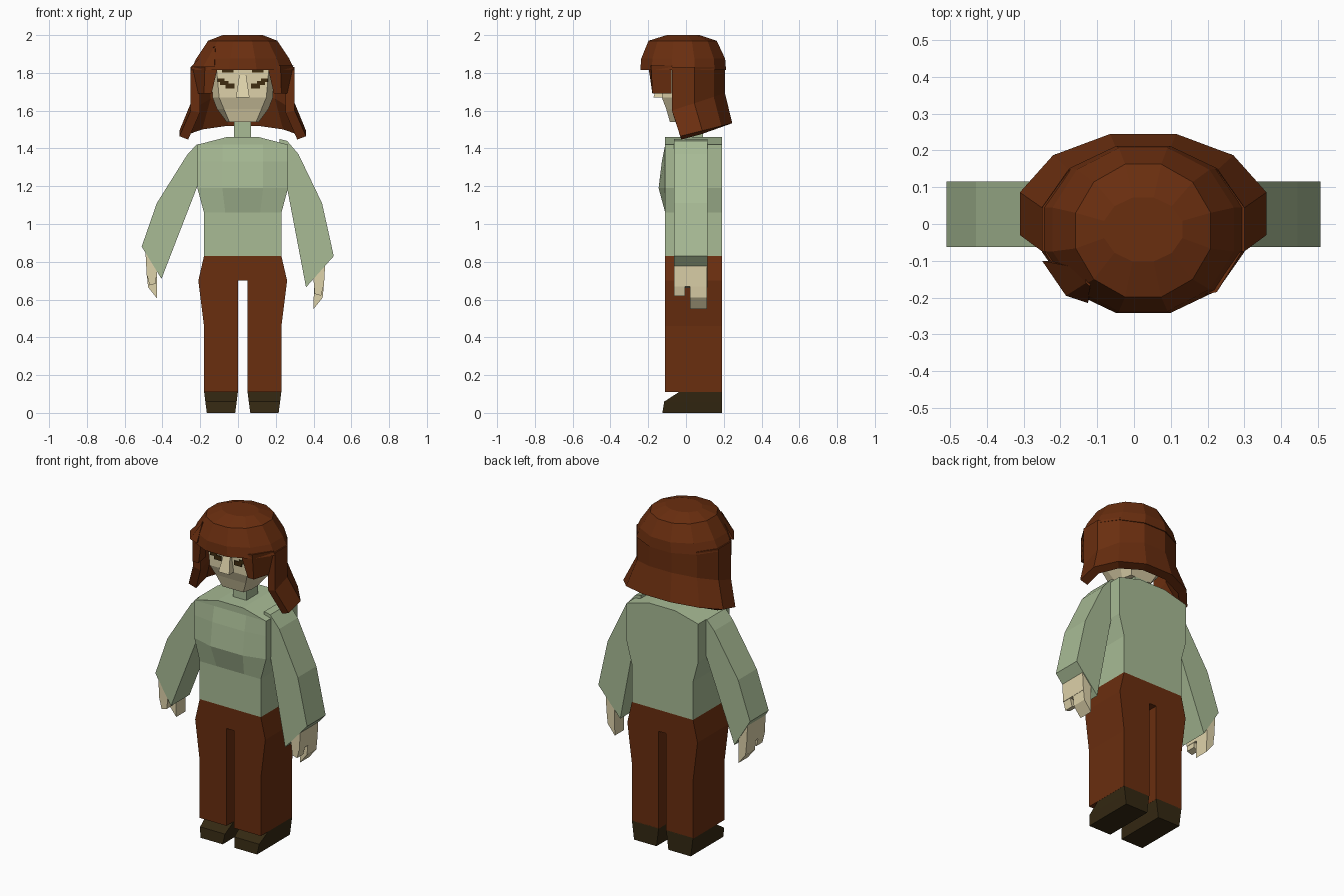
import bpy, math

if "Cube" in bpy.data.objects:
    bpy.data.objects.remove(bpy.data.objects["Cube"])

CX = 0.025  # the body's own mirror line


def srgb(r, g, b):
    f = lambda c: c / 12.92 if c <= 0.04045 else ((c + 0.055) / 1.055) ** 2.4
    return (f(r / 255), f(g / 255), f(b / 255), 1)


def material(name, *rgb):
    m = bpy.data.materials.new(name)
    m.diffuse_color = srgb(*rgb)
    m.use_nodes = True
    m.node_tree.nodes["Principled BSDF"].inputs["Base Color"].default_value = m.diffuse_color
    return m


GREEN = material("sage green", 168, 187, 149)
BROWN = material("auburn brown", 106, 46, 15)
SKIN = material("cream skin", 222, 210, 170)
SHOE = material("dark shoe brown", 52, 40, 18)
EYE = material("eye brown", 62, 44, 16)


def make(name, verts, faces, mat):
    me = bpy.data.meshes.new(name)
    me.from_pydata(verts, [], faces)
    me.materials.append(mat)
    ob = bpy.data.objects.new(name, me)
    bpy.context.collection.objects.link(ob)
    # consistent outward normals
    bpy.context.view_layer.objects.active = ob
    ob.select_set(True)
    bpy.ops.object.mode_set(mode='EDIT')
    bpy.ops.mesh.select_all(action='SELECT')
    bpy.ops.mesh.normals_make_consistent(inside=False)
    bpy.ops.object.mode_set(mode='OBJECT')
    ob.select_set(False)
    return ob


def loft(name, rings, mat, closed=True):
    """Skin a stack of equal-length rings; closed rings also get end caps."""
    n = len(rings[0])
    verts = [p for r in rings for p in r]
    faces = []
    for i in range(len(rings) - 1):
        for j in range(n if closed else n - 1):
            k = (j + 1) % n
            faces.append((i * n + j, i * n + k, (i + 1) * n + k, (i + 1) * n + j))
    if closed:
        faces += [tuple(range(n)), tuple(range(len(verts) - n, len(verts)))]
    return make(name, verts, faces, mat)


def prism(name, profile, y0, y1, mat):
    """Extrude an x-z outline along y."""
    return loft(name, [[(x, y, z) for x, z in profile] for y in (y0, y1)], mat)


def rect(cx, hx, y0, y1, z):
    return [(cx - hx, y0, z), (cx + hx, y0, z), (cx + hx, y1, z), (cx - hx, y1, z)]


# Trousers: one outline with both legs
half = [(0.025, 0.70), (0.025, 0.11), (0.205, 0.11), (0.205, 0.46), (0.235, 0.70), (0.205, 0.83)]
prism("trousers", [(CX + x, z) for x, z in half] + [(CX - x, z) for x, z in reversed(half)],
      -0.11, 0.19, BROWN)

# Shoes with sloping toes
for side, s in (("left", -1), ("right", 1)):
    c = CX + s * 0.115
    loft(side + "_shoe", [rect(c, 0.075, -0.125, 0.19, 0), rect(c, 0.083, -0.115, 0.19, 0.06),
                          rect(c, 0.09, -0.03, 0.19, 0.115)], SHOE)

# Sweater body: z, half width, front y at the middle
rings = []
for z, w, yf in ((0.83, 0.205, -0.11), (1.06, 0.205, -0.11), (1.19, 0.24, -0.145),
                 (1.33, 0.24, -0.128), (1.42, 0.24, -0.11), (1.46, 0.085, -0.11)):
    rings.append([(CX - w, -0.11, z), (CX - w * 0.45, yf, z), (CX + w * 0.45, yf, z),
                  (CX + w, -0.11, z), (CX + w, 0.19, z), (CX - w, 0.19, z)])
loft("sweater_body", rings, GREEN)
loft("sweater_collar", [rect(CX, 0.045, -0.02, 0.09, 1.44), rect(CX, 0.045, -0.02, 0.09, 1.57)], GREEN)

# Flared sleeves
prism("right_sleeve", [(0.22, 1.45), (0.26, 1.44), (0.32, 1.37), (0.445, 1.11), (0.507, 0.83),
                       (0.36, 0.665), (0.26, 1.19), (0.22, 1.22)], -0.063, 0.115, GREEN)
prism("left_sleeve", [(-0.17, 1.43), (-0.22, 1.42), (-0.27, 1.365), (-0.43, 1.11), (-0.51, 0.88),
                      (-0.405, 0.71), (-0.215, 1.20), (-0.17, 1.23)], -0.063, 0.115, GREEN)

# Hands: palm, finger block and thumb
HAND = (("palm", [(0.40, 0.72), (0.462, 0.80), (0.455, 0.67), (0.402, 0.66)], -0.063, 0.11),
        ("fingers", [(0.402, 0.68), (0.455, 0.68), (0.448, 0.61), (0.40, 0.55)], 0.02, 0.11),
        ("thumb", [(0.405, 0.68), (0.455, 0.68), (0.44, 0.62), (0.405, 0.63)], -0.063, -0.005))
for part, prof, y0, y1 in HAND:
    prism("right_" + part, prof, y0, y1, SKIN)
    prism("left_" + part, [(-x - 0.028, z + 0.055) for x, z in prof], y0, y1, SKIN)

# Head: z, half width, front half width, front y, back y
rings = []
for z, w, f, y0, y1 in ((1.54, 0.085, 0.07, -0.085, 0.09), (1.61, 0.137, 0.10, -0.105, 0.13),
                        (1.67, 0.16, 0.125, -0.128, 0.15), (1.84, 0.168, 0.14, -0.13, 0.15)):
    rings.append([(CX - f, y0, z), (CX + f, y0, z), (CX + w, y0 + 0.06, z), (CX + w, y1 - 0.06, z),
                  (CX + f, y1, z), (CX - f, y1, z), (CX - w, y1 - 0.06, z), (CX - w, y0 + 0.06, z)])
loft("head", rings, SKIN)
loft("nose", [rect(CX, 0.036, -0.172, -0.12, 1.67), rect(CX, 0.018, -0.137, -0.12, 1.79)], SKIN)

# Eyes and brows: thin stepped plates
for side, s in (("left", -1), ("right", 1)):
    for i, (x, hx, z0, z1) in enumerate(((0.068, 0.024, 1.718, 1.745), (0.097, 0.022, 1.737, 1.757),
                                         (0.115, 0.018, 1.752, 1.77), (0.08, 0.03, 1.803, 1.815))):
        loft(f"{side}_eye_{i}", [rect(CX + s * x, hx, -0.135, -0.127, z) for z in (z0, z1)], EYE)


# Hair cap with fringe
def oval(t, a, b, cy):
    return CX + a * math.cos(math.radians(t)), cy + b * math.sin(math.radians(t))


loft("hair_cap", [[(*oval(t, a, b, cy), z) for t in range(-15, 345, 30)]
                  for z, a, b, cy in ((1.815, 0.285, 0.235, -0.015), (1.875, 0.255, 0.23, -0.015),
                                      (1.97, 0.19, 0.187, -0.018), (2.0, 0.11, 0.09, -0.015))], BROWN)

# Hair curtain round the sides and back, flared at the hem
ring_top, ring_mid, ring_hem = [], [], []
for t in range(-15, 196, 30):
    x, y = oval(t, 0.285, 0.229, -0.015)
    ring_top.append((x, y, 1.83))
    ring_mid.append((x, y, 1.60 + 0.33 * (y + 0.075)))
    x, y = oval(t, 0.347, 0.2245, 0.028)
    ring_hem.append((x, y, 1.465 + 0.25 * (y + 0.03)))
curtain = loft("hair_curtain", [ring_top, ring_mid, ring_hem], BROWN, closed=False)
solid = curtain.modifiers.new("thickness", 'SOLIDIFY')
solid.thickness = 0.05
me = curtain.data
# thicken toward the head whichever way the open sheet is facing
p = me.polygons[0]
outward = p.normal.x * (p.center.x - CX) + p.normal.y * p.center.y > 0
solid.offset = -1 if outward else 1

# Locks beside the face
for side, s in (("left", -1), ("right", 1)):
    top = [(0.268, -0.075), (0.20, -0.185), (0.13, -0.20), (0.175, -0.09)]
    low = [(0.235, -0.078), (0.205, -0.178), (0.165, -0.178), (0.18, -0.085)]
    loft(side + "_hair_lock", [[(CX + s * x, y, 1.84) for x, y in top],
                               [(CX + s * x, y, 1.69) for x, y in low]], BROWN)
# Raised lock on the left of the parting
loft("parting_lock", [[(-0.25, -0.10, 1.83), (-0.185, -0.195, 1.83), (-0.125, -0.215, 1.83), (-0.125, -0.1, 1.83)],
                      [(-0.15, -0.12, 1.93), (-0.13, -0.16, 1.93), (-0.12, -0.17, 1.94), (-0.11, -0.12, 1.93)]], BROWN)
